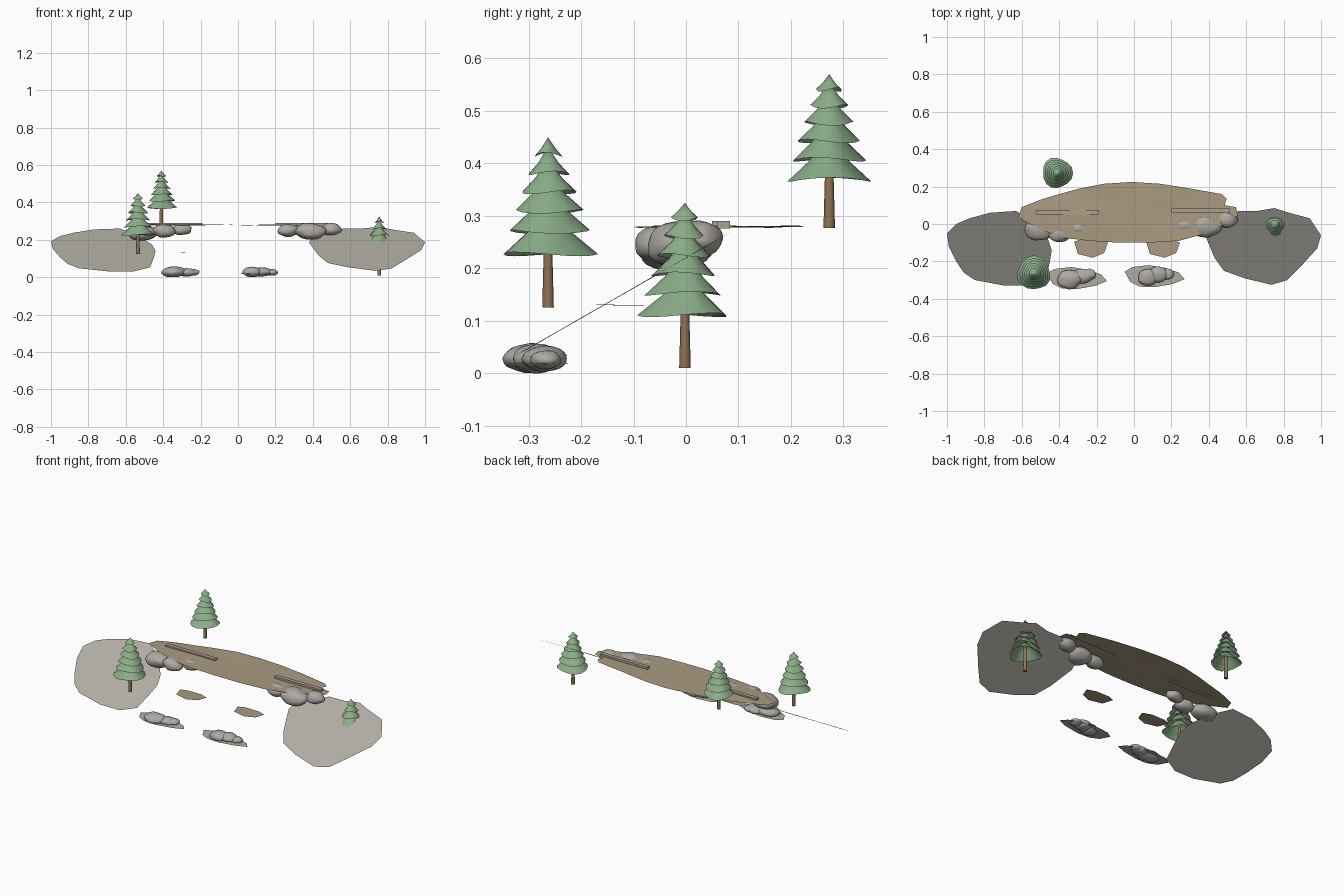
import bpy, bmesh, math, random
from mathutils import Vector, noise

if "Cube" in bpy.data.objects:
    bpy.data.objects.remove(bpy.data.objects["Cube"])

random.seed(4)


def material(name, rgb):
    m = bpy.data.materials.new(name)
    m.diffuse_color = (*rgb, 1)
    m.use_nodes = True
    m.node_tree.nodes["Principled BSDF"].inputs["Base Color"].default_value = m.diffuse_color
    return m


STONE = material("stone", (0.42, 0.40, 0.37))
SCREE = material("scree", (0.44, 0.42, 0.37))
EARTH = material("earth", (0.40, 0.33, 0.22))
PLANK = material("plank", (0.42, 0.35, 0.27))
BARK = material("bark", (0.28, 0.17, 0.09))
LEAF = material("foliage", (0.26, 0.42, 0.25))


def finish(name, bm, mat, angle=None):
    me = bpy.data.meshes.new(name)
    bm.to_mesh(me)
    bm.free()
    ob = bpy.data.objects.new(name, me)
    bpy.context.collection.objects.link(ob)
    me.materials.append(mat)
    if angle:
        bpy.ops.object.select_all(action='DESELECT')
        bpy.context.view_layer.objects.active = ob
        ob.select_set(True)
        bpy.ops.object.shade_smooth_by_angle(angle=math.radians(angle))
    return ob


# Thin ground sheets: outline filled as a fan of rings, height given by z(x, y)
def sheet(name, outline, z, mat, rough=0.002):
    bm = bmesh.new()
    n = len(outline)
    c = sum((Vector(p) for p in outline), Vector((0, 0))) / n

    def vert(p):
        h = z(p.x, p.y) + rough * noise.noise(Vector((p.x * 9, p.y * 9, 1)))
        return bm.verts.new((p.x, p.y, h))
    mid = vert(c)
    rings = [[vert(c.lerp(Vector(p), t)) for p in outline] for t in (0.5, 1)]
    for i in range(n):
        j = (i + 1) % n
        bm.faces.new((mid, rings[0][i], rings[0][j]))
        bm.faces.new((rings[0][i], rings[1][i], rings[1][j], rings[0][j]))
    bmesh.ops.recalc_face_normals(bm, faces=bm.faces)
    if sum(f.normal.z for f in bm.faces) < 0:
        bmesh.ops.reverse_faces(bm, faces=bm.faces)
    return finish(name, bm, mat, 40)


def slope(x, y):
    return 0.22 + 0.575 * y


sheet("left_slope", [(-1, -.05), (-.95, .0), (-.88, .03), (-.77, .06), (-.63, .07), (-.53, .0),
                     (-.46, -.08), (-.44, -.14), (-.45, -.2), (-.47, -.29), (-.56, -.33),
                     (-.69, -.33), (-.85, -.3), (-.91, -.26), (-.95, -.2), (-.99, -.12)], slope, SCREE)
sheet("right_slope", [(.75, .085), (.83, .06), (.94, .03), (1, -.06), (.98, -.13), (.88, -.24),
                      (.82, -.30), (.735, -.325), (.59, -.29), (.48, -.25), (.43, -.18),
                      (.38, -.06), (.39, -.02), (.5, .03), (.56, .07), (.66, .07)], slope, SCREE)
sheet("main_terrace", [(-.62, .035), (-.6, .09), (-.5, .13), (-.4, .16), (-.29, .19), (-.16, .215),
                       (-.01, .225), (.14, .215), (.3, .19), (.47, .16), (.495, .135), (.485, .1),
                       (.545, .09), (.555, .045), (.48, -.005), (.35, -.06), (.24, -.09), (.08, -.1),
                       (-.08, -.1), (-.24, -.09), (-.37, -.075), (-.5, -.03)],
      lambda x, y: 0.279, EARTH, 0.006)

# Middle ledges and low shelves
ledge = [(-.09, .035), (-.05, .05), (.04, .05), (.09, .03), (.07, -.025), (.01, -.05), (-.07, -.03)]
for side, cx in (("left", -.23), ("right", .155)):
    sheet(side + "_ledge", [(cx + x, y - .13) for x, y in ledge], lambda x, y: .13, EARTH)
shelf = [(-.16, .025), (-.12, .05), (-.03, .06), (.06, .045), (.13, .02), (.16, -.015),
         (.10, -.04), (.0, -.058), (-.08, -.055), (-.13, -.03)]
for side, cx, cy in (("left", -.305, -.29), ("right", .11, -.28)):
    sheet(side + "_shelf", [(cx + x, cy + y) for x, y in shelf], lambda x, y: .018, SCREE)


# Lumpy boulders
def rock(name, loc, size):
    bm = bmesh.new()
    bmesh.ops.create_icosphere(bm, subdivisions=3, radius=1)
    off = Vector(loc) * 13
    for v in bm.verts:
        d = v.co * (1 + 0.14 * noise.noise(v.co * 1.3 + off))
        v.co = Vector([l + s * k for l, s, k in zip(loc, size, d)])
        v.co.z = max(v.co.z, 0)
    finish(name, bm, STONE, 40)


ROCKS = {
    "upper_left_rock": [((-.51, -.03, .235), (.075, .06, .042)), ((-.395, -.055, .247), (.062, .042, .035)),
                        ((-.30, -.02, .255), (.052, .036, .03))],
    "upper_right_rock": [((.27, -.01, .25), (.06, .042, .034)), ((.385, -.01, .245), (.085, .065, .044)),
                         ((.495, .025, .256), (.06, .045, .034))],
    "lower_left_rock": [((-.345, -.297, .028), (.067, .05, .029)), ((-.275, -.28, .025), (.055, .04, .022)),
                        ((-.24, -.27, .026), (.034, .03, .018))],
    "lower_right_rock": [((.075, -.285, .028), (.053, .044, .028)), ((.13, -.27, .028), (.05, .042, .025)),
                         ((.18, -.268, .026), (.035, .03, .018))],
}
for name, group in ROCKS.items():
    for i, (loc, size) in enumerate(group):
        rock(f"{name}_{i + 1}", loc, size)

# Long low timber beams on the terrace
for name, x0, x1, y in (("left_beam", -.52, -.19, .062), ("right_beam", .2, .51, .072)):
    bm = bmesh.new()
    bmesh.ops.create_cube(bm, size=1)
    for v in bm.verts:
        v.co = ((x0 + x1) / 2 + v.co.x * (x1 - x0), y + v.co.y * .024, .283 + v.co.z * .014)
    finish(name, bm, PLANK)


# Pines: tapered trunk plus six open, wavy cones
def pine(name, x, y, base, skirt, top, radius):
    bm = bmesh.new()
    h = skirt - base + 0.06
    bmesh.ops.create_cone(bm, cap_ends=True, segments=10, radius1=.011, radius2=.007, depth=h)
    bmesh.ops.translate(bm, verts=bm.verts, vec=(x, y, base + h / 2))
    finish(name + "_trunk", bm, BARK, 40)

    bm = bmesh.new()
    n, height = 16, top - skirt
    phase = random.uniform(0, 6)
    for k in range(6):
        t = k / 5
        r = radius * (1 - 0.70 * t)
        z0 = skirt + 0.006 + height * 0.83 * (k / 5) ** 0.93
        z1 = z0 + r * (1.05 + 0.3 * t) if k < 5 else top
        rings = []
        for f, g in ((1, 0), (.5, .42)):
            ring = []
            for i in range(n):
                a = 2 * math.pi * i / n
                w = 1 + .06 * math.sin(3 * a + phase) + random.uniform(-.02, .02)
                dz = .004 * math.sin(2 * a + phase + k) * (1 - g)
                ring.append(bm.verts.new((x + r * f * w * math.cos(a), y + r * f * w * math.sin(a),
                                          z0 + (z1 - z0) * g + dz)))
            rings.append(ring)
        tip = bm.verts.new((x, y, z1))
        for i in range(n):
            j = (i + 1) % n
            bm.faces.new((rings[0][i], rings[0][j], rings[1][j], rings[1][i]))
            bm.faces.new((rings[1][i], rings[1][j], tip))
    finish(name + "_foliage", bm, LEAF, 35)


pine("back_pine", -.41, .273, .277, .363, .57, .081)
pine("front_left_pine", -.535, -.263, .125, .221, .45, .089)
pine("right_pine", .755, -.002, .01, .105, .325, .085)
